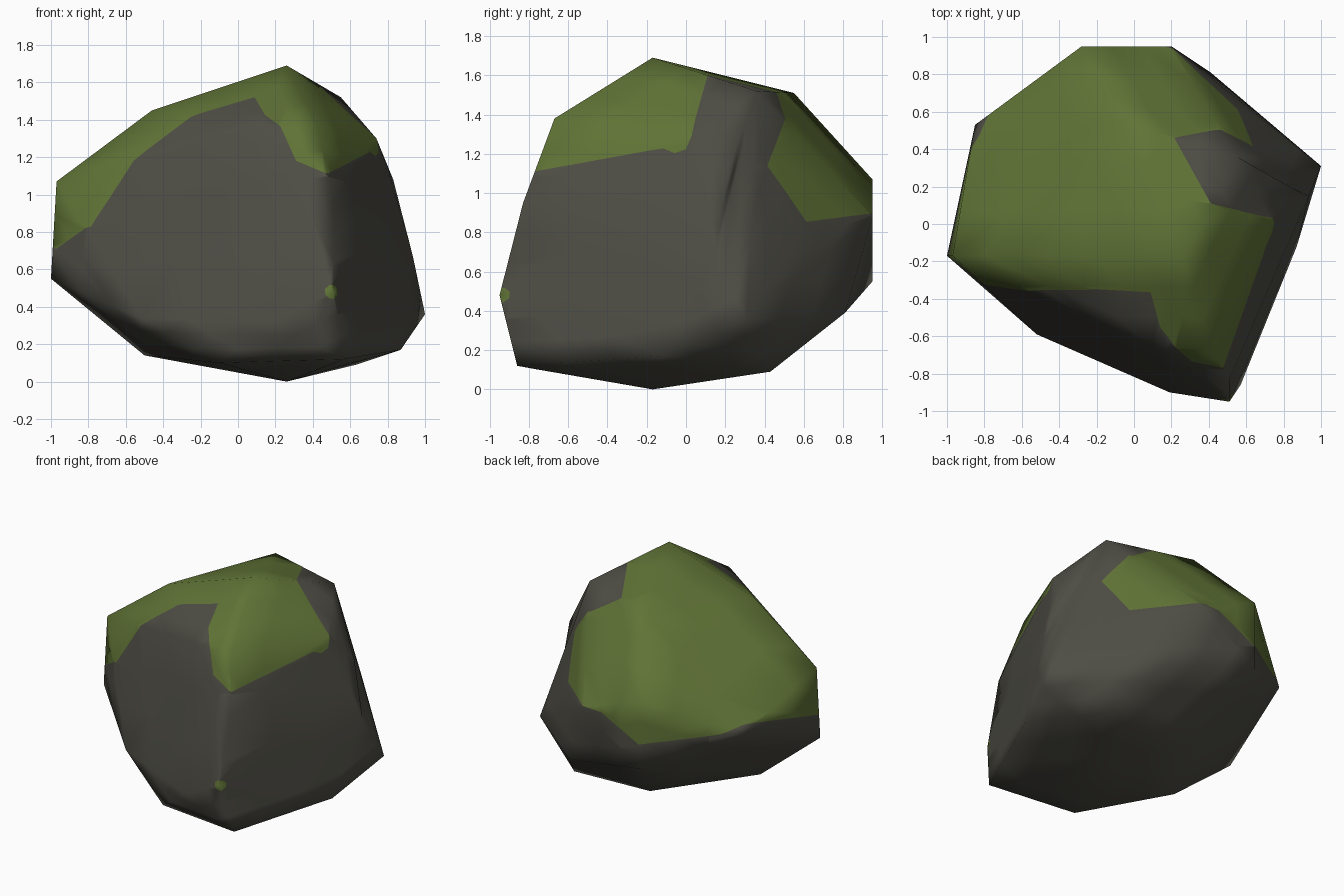
import bpy, bmesh, math
from mathutils import Vector

if "Cube" in bpy.data.objects:
    bpy.data.objects.remove(bpy.data.objects["Cube"])

# Corners of the boulder
CORNERS = [
    (.26, -.17, 1.69), (.26, -.17, 0), (-1, -.17, .55), (-.97, -.17, 1.07),
    (-.46, -.17, 1.45), (.10, -.66, 1.355), (.42, -.67, 1.38), (.51, -.83, .95),
    (.51, -.95, .48), (.57, -.86, .12), (.19, -.90, .32), (-.10, -.75, .10),
    (-.52, -.59, .34), (-.50, -.17, .14), (.87, -.12, .17), (1, .31, .36),
    (.935, .15, .67), (.83, .20, 1.08), (.74, .02, 1.30), (.55, .36, 1.52),
    (-.07, .55, 1.51), (.63, .57, .77), (.41, .81, .39), (.63, .43, .09),
    (0, .43, .11), (-.28, .95, .55), (-.28, .95, 1.07), (.20, .95, .88),
    (-.85, .53, .80)]

# Edge of the moss, running round the boulder
MOSS_EDGE = [
    (-1, -.19, .72), (-.82, -.34, .85), (-.64, -.35, 1.06), (-.46, -.34, 1.21),
    (-.21, -.35, 1.44), (.09, -.37, 1.535), (.14, -.55, 1.42), (.30, -.71, 1.15),
    (.47, -.76, 1.10), (.74, -.12, 1.27), (.76, -.06, 1.235), (.76, 0, 1.235),
    (.74, .03, 1.29), (.67, .05, 1.41), (.41, .11, 1.60), (.22, .47, 1.54),
    (.45, .52, 1.41), (.63, .41, 1.13), (.57, .63, .87), (.20, .95, .90),
    (.04, .95, .89), (-.27, .95, .73), (-.72, .62, .80), (-.85, .50, .87)]
CENTRE = Vector((0, 0, .3))


def material(name, rgb):
    m = bpy.data.materials.new(name)
    m.diffuse_color = (*rgb, 1)
    m.use_nodes = True
    m.node_tree.nodes["Principled BSDF"].inputs["Base Color"].default_value = m.diffuse_color
    return m


def nearest(bm, p):
    return min(bm.verts, key=lambda v: (v.co - Vector(p)).length)


def cut(bm, faces, point, normal):
    """Split the given faces along a plane."""
    geom = set(faces)
    for f in faces:
        geom.update(f.verts)
        geom.update(f.edges)
    bmesh.ops.bisect_plane(bm, geom=list(geom), dist=1e-5,
                           plane_co=point, plane_no=normal)
    bm.normal_update()


def crosses(f, a, b, steps=40):
    """True if the segment a-b, seen from the centre, passes through face f."""
    for i in range(steps + 1):
        d = a.lerp(b, i / steps)
        q = f.normal.dot(d)
        if q <= 1e-6:
            continue
        hit = CENTRE + d * (f.normal.dot(f.verts[0].co - CENTRE) / q)
        if all((l.link_loop_next.vert.co - l.vert.co).cross(hit - l.vert.co).dot(f.normal) > -1e-4
               for l in f.loops):
            return True
    return False


def flat(p):
    """Project a point from the centre onto a level plane."""
    d = Vector(p) - CENTRE
    return (d.x / d.z, d.y / d.z) if d.z > .02 else None


def inside(p, poly):
    hit = False
    for (ax, ay), (bx, by) in zip(poly, poly[1:] + poly[:1]):
        if (ay > p[1]) != (by > p[1]) and p[0] < (bx - ax) * (p[1] - ay) / (by - ay) + ax:
            hit = not hit
    return hit


# Boulder body
bm = bmesh.new()
for c in CORNERS:
    bm.verts.new(c)
bmesh.ops.convex_hull(bm, input=bm.verts[:])
bmesh.ops.delete(bm, geom=[v for v in bm.verts if not v.link_faces], context='VERTS')
bmesh.ops.recalc_face_normals(bm, faces=bm.faces[:])

# Shallow hollow on the right side: turn the ridge into a valley
ridge = bm.edges.get([nearest(bm, (.83, .20, 1.08)), nearest(bm, (1, .31, .36))])
if ridge:
    bmesh.utils.edge_rotate(ridge, True)
bmesh.ops.recalc_face_normals(bm, faces=bm.faces[:])
bmesh.ops.subdivide_edges(bm, edges=bm.edges[:], cuts=2, use_grid_fill=True)
bm.normal_update()

# Cut the moss edge into the surface, one segment at a time
for a, b in zip(MOSS_EDGE, MOSS_EDGE[1:] + MOSS_EDGE[:1]):
    a, b = Vector(a) - CENTRE, Vector(b) - CENTRE
    near = [f for f in bm.faces if crosses(f, a, b)]
    if near:
        cut(bm, near, CENTRE, a.cross(b).normalized())

# Small moss spot on the front corner
tip = nearest(bm, (.51, -.95, .48))
side = Vector((.35, -.93, 0)).normalized().cross(Vector((0, 0, 1)))
for i in range(8):
    t = i * math.tau / 8
    n = side * math.cos(t) + Vector((0, 0, 1)) * math.sin(t)
    cut(bm, list(tip.link_faces), tip.co + n * .037, n)

# Colour faces inside the moss edge
border = [flat(p) for p in MOSS_EDGE]
spot = set(tip.link_faces)
for f in bm.faces:
    p = flat(f.calc_center_median())
    f.material_index = int(f in spot or (p is not None and inside(p, border)))
    f.smooth = True

me = bpy.data.meshes.new("boulder")
bm.to_mesh(me)
bm.free()
me.materials.append(material("grey stone", (.076, .074, .059)))
me.materials.append(material("green moss", (.117, .172, .037)))
boulder = bpy.data.objects.new("boulder", me)
bpy.context.collection.objects.link(boulder)

# Even out the soft shading across the cut faces
soft = boulder.modifiers.new("soft shading", 'WEIGHTED_NORMAL')
soft.mode = 'FACE_AREA'
